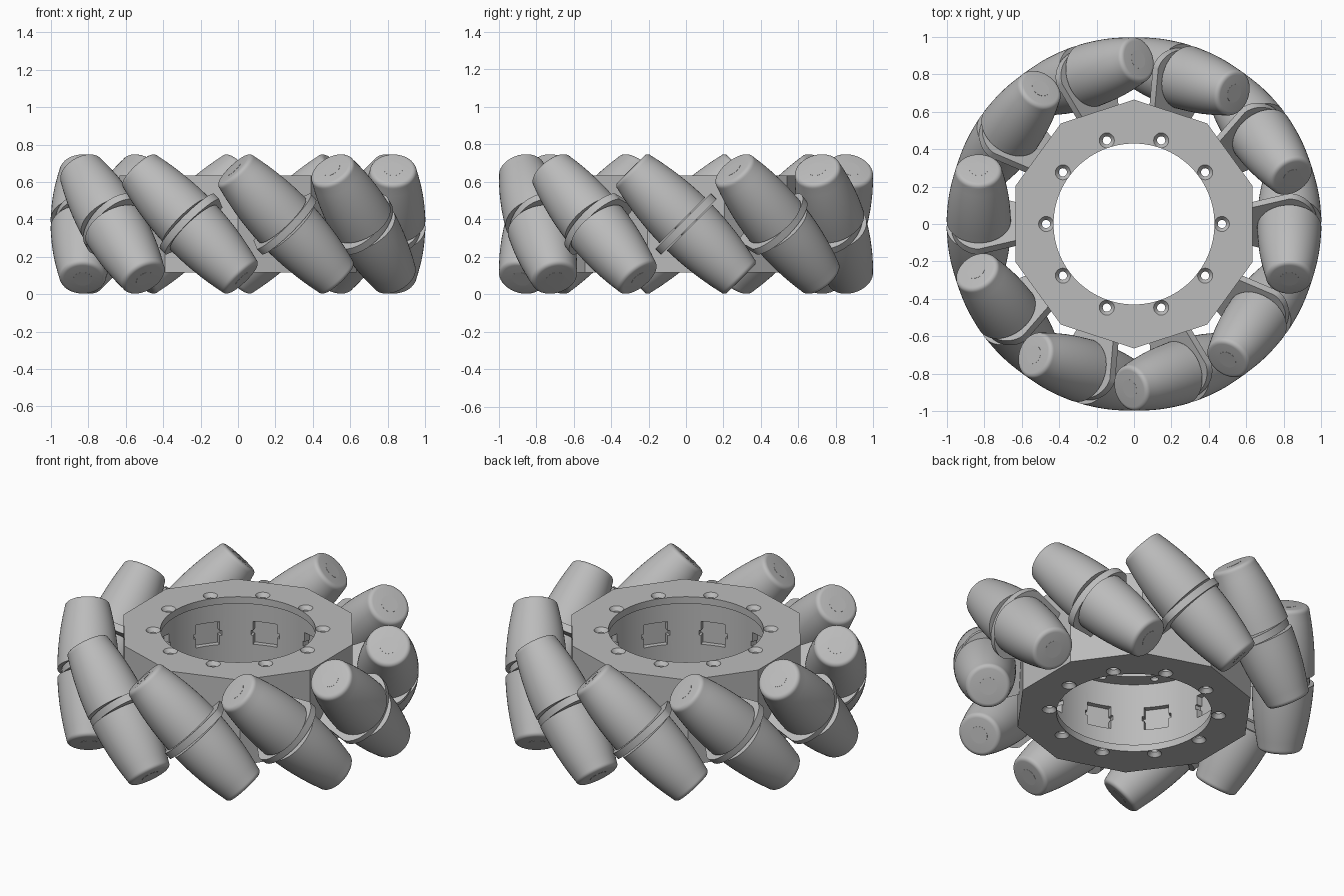
import bpy, bmesh, math
from mathutils import Matrix, Vector

cube = bpy.data.objects.get("Cube")
if cube:
    bpy.data.objects.remove(cube)

COUNT = 10
MID_Z = 0.375       # height of the roller centres
AXLE_R = 0.83       # distance of the roller centres from the wheel axis
HALF_LEN = 0.415    # half length of a roller

grey = bpy.data.materials.new("plain grey")
grey.use_nodes = True
grey.diffuse_color = (0.5, 0.5, 0.5, 1)
grey.node_tree.nodes["Principled BSDF"].inputs["Base Color"].default_value = (0.5, 0.5, 0.5, 1)


def mesh_from(bm, name):
    bmesh.ops.recalc_face_normals(bm, faces=bm.faces)
    mesh = bpy.data.meshes.new(name)
    bm.to_mesh(mesh)
    bm.free()
    mesh.materials.append(grey)
    return mesh


def add_object(name, mesh, matrix=None):
    obj = bpy.data.objects.new(name, mesh)
    bpy.context.collection.objects.link(obj)
    if matrix:
        obj.matrix_world = matrix
    return obj


def smooth(obj, angle=35):
    bpy.ops.object.select_all(action='DESELECT')
    obj.select_set(True)
    bpy.context.view_layer.objects.active = obj
    bpy.ops.object.shade_smooth_by_angle(angle=math.radians(angle))


def cone(bm, r1, r2, z1, z2, segments, turn=Matrix()):
    place = turn @ Matrix.Translation((0, 0, (z1 + z2) / 2))
    bmesh.ops.create_cone(bm, cap_ends=True, segments=segments, radius1=r1,
                          radius2=r2, depth=z2 - z1, matrix=place)


def box(bm, size, matrix):
    bmesh.ops.create_cube(bm, size=1, matrix=matrix @ Matrix.Diagonal((*size, 1)))


def spin_profile(bm, profile, steps=48):
    verts = [bm.verts.new((r, 0, z)) for r, z in profile]
    edges = [bm.edges.new(pair) for pair in zip(verts, verts[1:])]
    bmesh.ops.spin(bm, geom=verts + edges, cent=(0, 0, 0), axis=(0, 0, 1),
                   angle=math.tau, steps=steps)
    bmesh.ops.remove_doubles(bm, verts=bm.verts, dist=0.0001)


def cut(target, bm):
    cutter = add_object("cutter", mesh_from(bm, "cutter"))
    cutter.hide_render = True
    mod = target.modifiers.new("cut", 'BOOLEAN')
    mod.operation = 'DIFFERENCE'
    mod.solver = 'EXACT'
    mod.object = cutter
    bpy.context.view_layer.objects.active = target
    bpy.ops.object.modifier_apply(modifier=mod.name)
    bpy.data.objects.remove(cutter)


turns = [Matrix.Rotation(math.tau * i / COUNT, 4, 'Z') for i in range(COUNT)]

# Ten-sided hub
bm = bmesh.new()
cone(bm, 0.665, 0.665, 0.115, 0.635, COUNT, Matrix.Rotation(math.pi / COUNT, 4, 'Z'))
flat_turn = max(v.co.x for v in bm.verts)
if flat_turn > 0.65:    # keep a flat side facing +x
    bmesh.ops.rotate(bm, verts=bm.verts, matrix=Matrix.Rotation(math.pi / COUNT, 3, 'Z'))
hub = add_object("hub", mesh_from(bm, "hub"))

# Central opening and the wider chamber behind the two end plates
for radius, low, high in ((0.43, 0, 0.8), (0.52, 0.157, 0.593)):
    bm = bmesh.new()
    cone(bm, radius, radius, low, high, 96)
    cut(hub, bm)

# Countersunk screw holes through both end plates
bm = bmesh.new()
for turn in turns:
    at = turn @ Matrix.Translation((0.47, 0, 0))
    cone(bm, 0.022, 0.022, 0, 0.8, 20, at)
cut(hub, bm)
bm = bmesh.new()
for turn in turns:
    at = turn @ Matrix.Translation((0.47, 0, 0))
    cone(bm, 0.022, 0.042, 0.612, 0.637, 20, at)
    cone(bm, 0.042, 0.022, 0.113, 0.138, 20, at)
cut(hub, bm)

# Square pockets with side notches in the chamber wall
for width, height in ((0.14, 0.14), (0.165, 0.03)):
    bm = bmesh.new()
    for turn in turns:
        box(bm, (0.09, width, height), turn @ Matrix.Translation((0.505, 0, MID_Z)))
    cut(hub, bm)
smooth(hub, 20)

# Roller half: bulged barrel with a rounded outer end
bm = bmesh.new()
profile = [(0, 0.028), (0.172, 0.028)]
for i in range(1, 9):
    s = 0.028 + (HALF_LEN - 0.053) * i / 8
    profile.append((0.172 - 0.052 * (s / HALF_LEN) ** 2, s))
edge_r = profile[-1][0]
for i in range(1, 6):
    a = math.pi / 2 * i / 5
    profile.append((edge_r - 0.025 * (1 - math.cos(a)),
                    HALF_LEN - 0.025 + 0.025 * math.sin(a)))
profile.append((0, HALF_LEN))
spin_profile(bm, profile)
cone(bm, 0.05, 0.05, HALF_LEN - 0.01, HALF_LEN + 0.001, 24)
half_mesh = mesh_from(bm, "roller_half")

# Bracket plate: tapered arm with a rounded outer end, x points outwards
bm = bmesh.new()
outline = [(0.585 - AXLE_R, -0.13)]
for i in range(25):
    a = -math.pi / 2 + math.pi * i / 24
    outline.append((0.148 * math.cos(a), 0.21 * math.sin(a)))
outline.append((0.585 - AXLE_R, 0.13))
face = bm.faces.new([bm.verts.new((x, y, -0.021)) for x, y in outline])
ext = bmesh.ops.extrude_face_region(bm, geom=[face])
bmesh.ops.translate(bm, vec=(0, 0, 0.042),
                    verts=[g for g in ext["geom"] if isinstance(g, bmesh.types.BMVert)])
bracket_mesh = mesh_from(bm, "bracket")

# Short axle joining the two halves through the bracket
bm = bmesh.new()
cone(bm, 0.06, 0.06, -0.04, 0.04, 24)
axle_mesh = mesh_from(bm, "axle")

# Ten slanted rollers around the hub
lean = Matrix.Rotation(math.radians(45), 4, 'X')
flip = Matrix.Rotation(math.pi, 4, 'X')
for i, turn in enumerate(turns, 1):
    place = turn @ Matrix.Translation((AXLE_R, 0, MID_Z)) @ lean
    parts = [add_object(f"roller_upper_{i}", half_mesh, place),
             add_object(f"roller_lower_{i}", half_mesh, place @ flip),
             add_object(f"bracket_{i}", bracket_mesh, place),
             add_object(f"axle_{i}", axle_mesh, place)]
    if i == 1:
        for part in (parts[0], parts[2], parts[3]):
            smooth(part)
